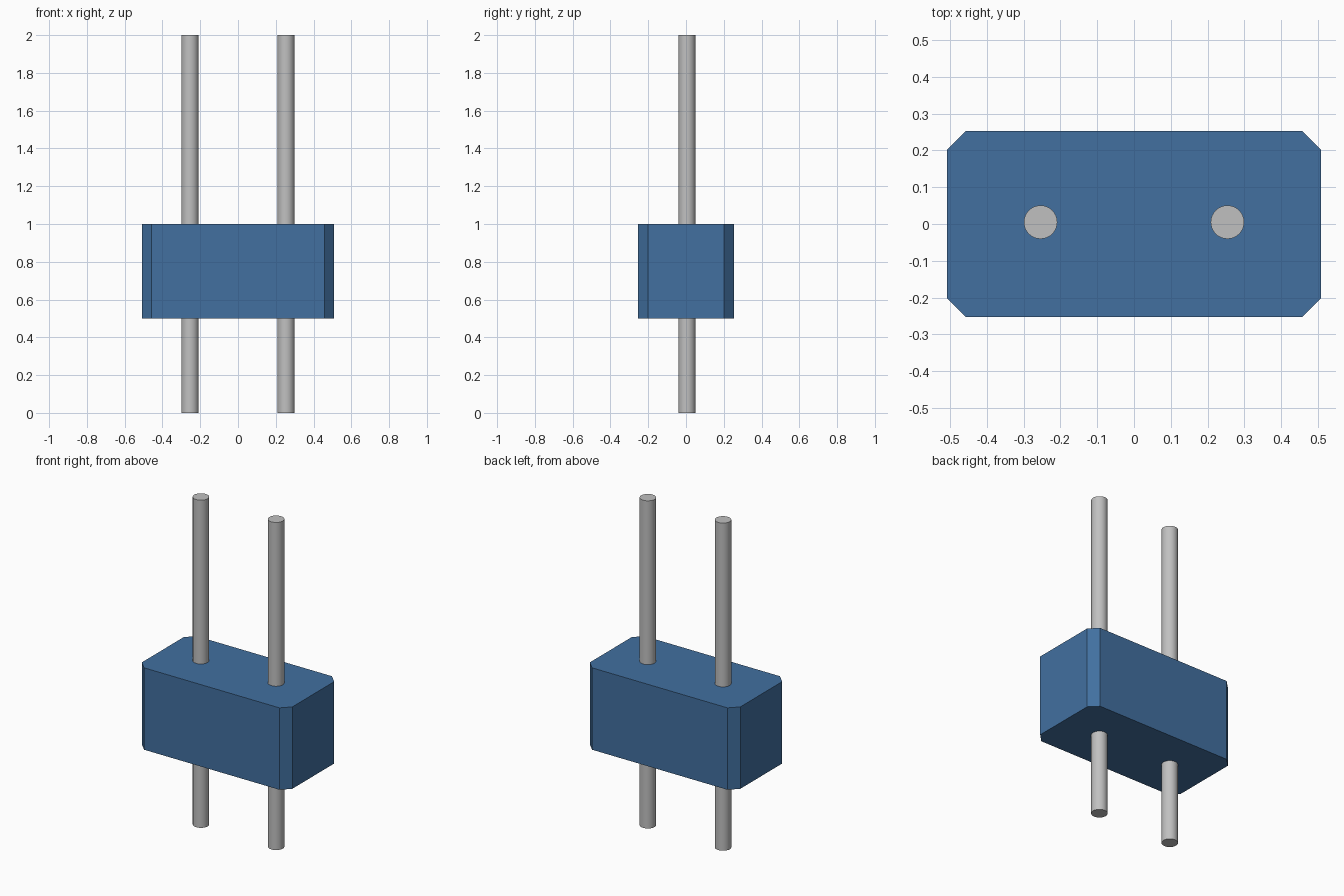
import bpy
import bmesh

cube = bpy.data.objects.get("Cube")
if cube:
    bpy.data.objects.remove(cube, do_unlink=True)


def material(name, rgb):
    mat = bpy.data.materials.new(name)
    mat.use_nodes = True
    color = (*rgb, 1.0)
    mat.diffuse_color = color
    mat.node_tree.nodes["Principled BSDF"].inputs["Base Color"].default_value = color
    return mat


blue = material("blue_plastic", (0.054, 0.162, 0.352))
grey = material("grey_metal", (0.53, 0.53, 0.53))

# Block: box with chamfered vertical edges
HALF_X, HALF_Y, CHAMFER = 0.508, 0.253, 0.051
Z_LOW, Z_HIGH = 0.5, 1.0
bm = bmesh.new()
bmesh.ops.create_cube(bm, size=1.0)
for v in bm.verts:
    v.co = (v.co.x * 2 * HALF_X, v.co.y * 2 * HALF_Y,
            Z_LOW if v.co.z < 0 else Z_HIGH)
uprights = [e for e in bm.edges
            if abs(e.verts[0].co.z - e.verts[1].co.z) > 0.1]
bmesh.ops.bevel(bm, geom=uprights, offset=CHAMFER, segments=1, affect='EDGES')
mesh = bpy.data.meshes.new("body_block")
bm.to_mesh(mesh)
bm.free()
mesh.materials.append(blue)
bpy.context.collection.objects.link(bpy.data.objects.new("body_block", mesh))

# Pins: straight round rods through the block
for name, side in (("left_pin", 1), ("right_pin", -1)):
    bpy.ops.mesh.primitive_cylinder_add(vertices=32, radius=0.0455, depth=2.0,
                                        location=(side * 0.254, 0.005, 1.0))
    pin = bpy.context.object
    pin.name = name
    pin.data.materials.append(grey)
    bpy.ops.object.shade_smooth_by_angle()
